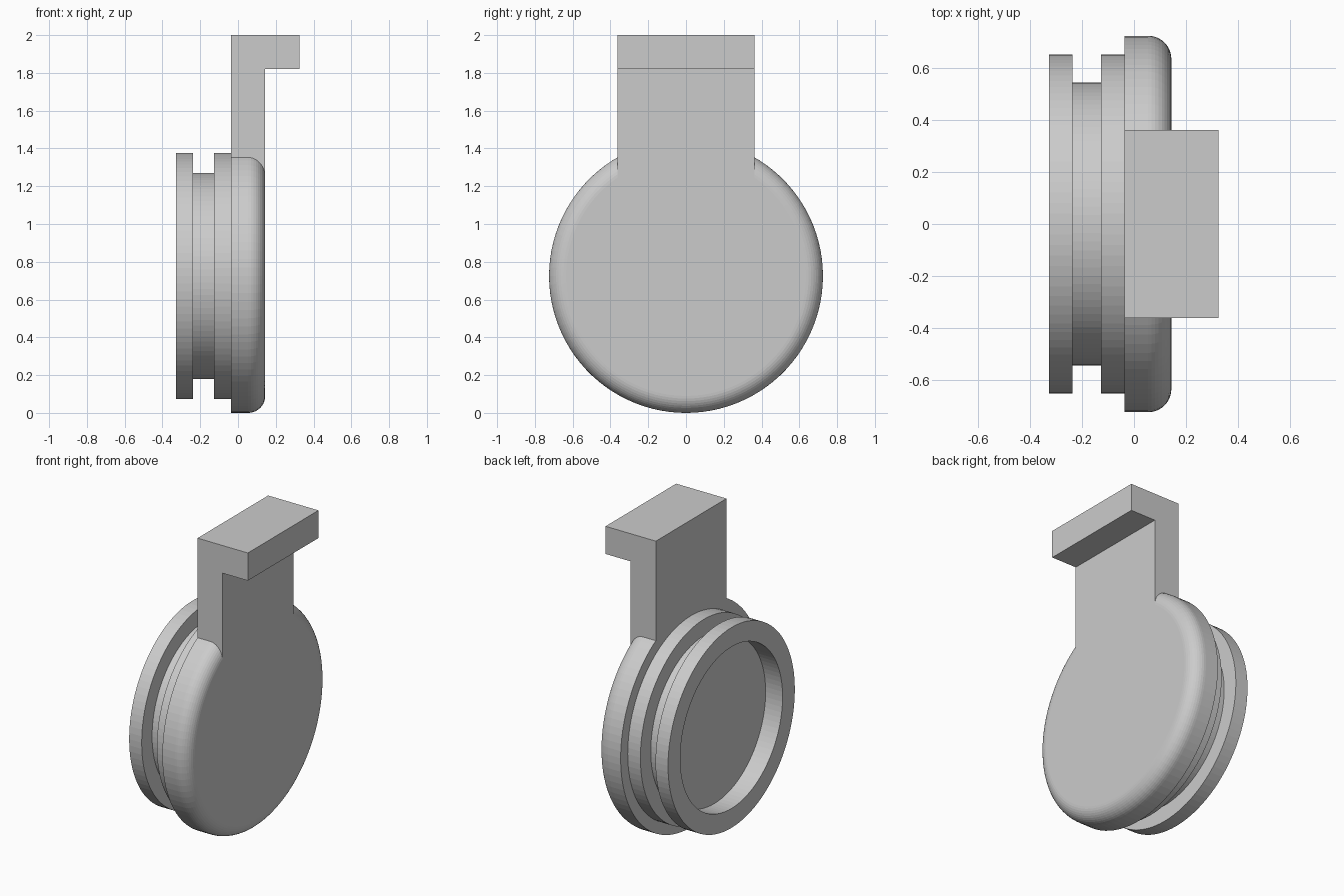
import bpy, bmesh, math

cube = bpy.data.objects.get("Cube")
if cube:
    bpy.data.objects.remove(cube, do_unlink=True)

SEGMENTS = 100
RADIUS = 0.725               # main disc radius and height of its axis
BACK, FRONT = -0.037, 0.144  # faces of the main disc along x
FILLET = 0.09

grey = bpy.data.materials.new("light_grey")
grey.use_nodes = True
colour = (0.6, 0.6, 0.6, 1)
grey.diffuse_color = colour
grey.node_tree.nodes["Principled BSDF"].inputs["Base Color"].default_value = colour


def make_object(name, bm):
    bmesh.ops.recalc_face_normals(bm, faces=bm.faces)
    mesh = bpy.data.meshes.new(name)
    bm.to_mesh(mesh)
    bm.free()
    mesh.materials.append(grey)
    obj = bpy.data.objects.new(name, mesh)
    bpy.context.collection.objects.link(obj)
    return obj


def lathe(name, profile):
    """Revolve (x, radius) points about the x axis and cap both ends."""
    bm = bmesh.new()
    angles = [2 * math.pi * i / SEGMENTS for i in range(SEGMENTS)]
    rings = [[bm.verts.new((x, r * math.cos(a), RADIUS + r * math.sin(a)))
              for a in angles] for x, r in profile]
    for near, far in zip(rings, rings[1:]):
        for i in range(SEGMENTS):
            j = (i + 1) % SEGMENTS
            bm.faces.new((near[i], near[j], far[j], far[i]))
    bm.faces.new(rings[0])
    bm.faces.new(rings[-1])
    return make_object(name, bm)


def extrude_outline(name, outline, half_width):
    """Extrude an (x, z) outline across y."""
    bm = bmesh.new()
    face = bm.faces.new([bm.verts.new((x, -half_width, z)) for x, z in outline])
    extruded = bmesh.ops.extrude_face_region(bm, geom=[face])["geom"]
    moved = [v for v in extruded if isinstance(v, bmesh.types.BMVert)]
    bmesh.ops.translate(bm, verts=moved, vec=(0, 2 * half_width, 0))
    return make_object(name, bm)


# Recess, grooved ring and rounded disc in one turned profile
profile = [(-0.205, 0.526), (-0.327, 0.526), (-0.327, 0.652), (-0.237, 0.652),
           (-0.237, 0.545), (-0.128, 0.545), (-0.128, 0.652), (BACK, 0.652),
           (BACK, RADIUS)]
for step in range(11):
    a = math.pi / 2 * step / 10
    profile.append((FRONT - FILLET + FILLET * math.sin(a),
                    RADIUS - FILLET + FILLET * math.cos(a)))
disc = lathe("grooved_disc", profile)

# Upright tab with a forward lip, flush with both disc faces
tab = extrude_outline("hooked_tab", [(BACK, 1.0), (FRONT, 1.0), (FRONT, 1.82),
                                     (0.325, 1.82), (0.325, 2.0), (BACK, 2.0)], 0.363)

# Merge the tab into the disc
union = disc.modifiers.new("join_tab", "BOOLEAN")
union.operation = "UNION"
union.solver = "EXACT"
union.object = tab
bpy.context.view_layer.objects.active = disc
disc.select_set(True)
bpy.ops.object.modifier_apply(modifier=union.name)
bpy.data.objects.remove(tab, do_unlink=True)
disc.name = "grooved_disc_with_tab"
bpy.ops.object.shade_smooth_by_angle(angle=math.radians(2))
